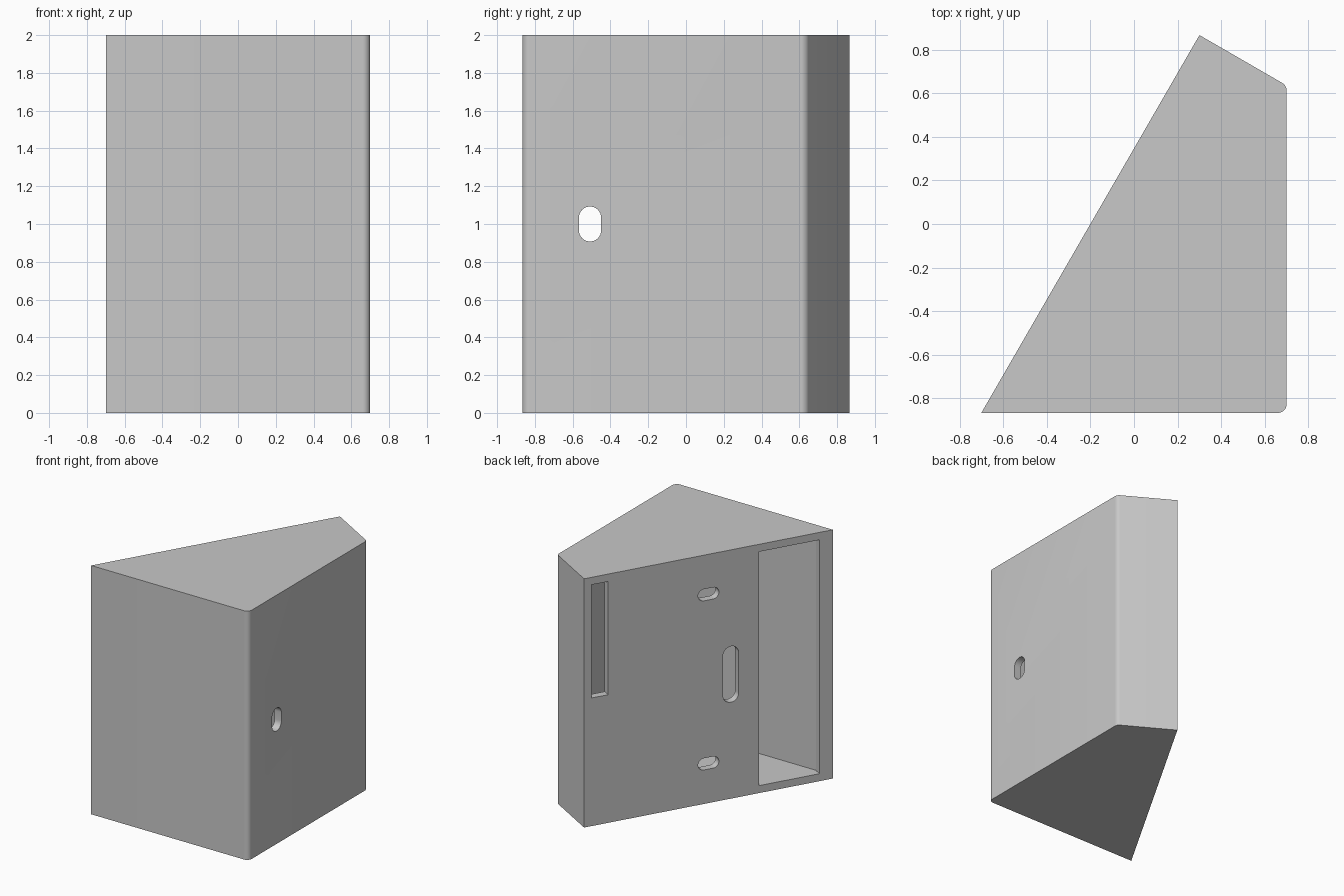
import bpy, bmesh
from math import sin, cos, pi, radians, sqrt
from mathutils import Matrix, Vector

if "Cube" in bpy.data.objects:
    bpy.data.objects.remove(bpy.data.objects["Cube"])

H = 2.0         # height
T = 0.06        # wall thickness
S = sqrt(3) / 2

# Plan corners: sharp tip, far corner of the sloped wall, side corner, front corner
TIP, FAR = Vector((-0.7, -S)), Vector((0.3, S))
SIDE, FRONT = Vector((0.7, 0.635)), Vector((0.7, -S))
PLAN = [TIP, FRONT, SIDE, FAR]

grey = bpy.data.materials.new("light grey plastic")
grey.use_nodes = True
grey.diffuse_color = (0.58, 0.58, 0.58, 1)
grey.node_tree.nodes["Principled BSDF"].inputs["Base Color"].default_value = (0.58, 0.58, 0.58, 1)


def prism(name, points, w0, w1, frame=Matrix(), rounds=()):
    """Extrude a 2D outline from w0 to w1 along the frame's third axis."""
    bm = bmesh.new()
    face = bm.faces.new([bm.verts.new((p[0], p[1], w0)) for p in points])
    top = bmesh.ops.extrude_face_region(bm, geom=[face])["geom"]
    bmesh.ops.translate(bm, vec=(0, 0, w1 - w0),
                        verts=[g for g in top if isinstance(g, bmesh.types.BMVert)])
    for corner, size in rounds:
        edges = [e for e in bm.edges
                 if all((v.co.xy - corner).length < 1e-4 for v in e.verts)]
        bmesh.ops.bevel(bm, geom=edges, offset=size, segments=8, profile=0.5, affect='EDGES')
    bmesh.ops.transform(bm, matrix=frame, verts=bm.verts)
    bmesh.ops.recalc_face_normals(bm, faces=bm.faces)
    mesh = bpy.data.meshes.new(name)
    bm.to_mesh(mesh)
    bm.free()
    mesh.materials.append(grey)
    obj = bpy.data.objects.new(name, mesh)
    bpy.context.collection.objects.link(obj)
    return obj


def inset(points, t):
    """Move every side of a counter-clockwise outline inwards by t."""
    out = []
    for i, p in enumerate(points):
        a = (p - points[i - 1]).normalized()
        b = (points[(i + 1) % len(points)] - p).normalized()
        na, nb = Vector((-a.y, a.x)), Vector((-b.y, b.x))
        out.append(p + (na + nb) * t / (1 + na.dot(nb)))
    return out


def slot(cu, cv, w, h):
    """Outline of a round-ended slot."""
    r = min(w, h) / 2
    pts = []
    for i, (sx, sy) in enumerate([(1, 1), (-1, 1), (-1, -1), (1, -1)]):
        for k in range(9):
            a = (i + k / 8) * pi / 2
            p = (round(cu + sx * (w / 2 - r) + r * cos(a), 5),
                 round(cv + sy * (h / 2 - r) + r * sin(a), 5))
            if p not in pts:
                pts.append(p)
    return pts


def rect(u0, u1, v0, v1):
    return [(u0, v0), (u1, v0), (u1, v1), (u0, v1)]


def wall_frame(origin, along):
    """Axes: along the wall, up, and across the wall."""
    u, v = Vector((along[0], along[1], 0)), Vector((0, 0, 1))
    m = Matrix((u, v, u.cross(v))).transposed().to_4x4()
    m.translation = (origin[0], origin[1], 0)
    return m


# Wedge body with two rounded upright edges
body = prism("wedge_housing", PLAN, 0, H, rounds=[(FRONT, 0.04), (SIDE, 0.023)])

# Hollow interior
cutters = [prism("cavity", inset(PLAN, T), T, H - T)]

# Openings in the sloped wall, measured from the sharp tip
slope = wall_frame(TIP, (0.5, S))
L = (FAR - TIP).length
openings = [
    rect(0.108, 0.594, T, H - T),            # large access opening
    rect(L - 0.193, L - T, 1.03, H - T),     # narrow window
    slot(L - 1.0, 1.68, 0.168, 0.094),       # upper screw slot
    slot(L - 1.0, 0.32, 0.168, 0.094),       # lower screw slot
    slot(L - 1.18, 1.0, 0.125, 0.45),        # centre slot
]
cutters += [prism("opening", o, -0.1, T + 0.002, slope) for o in openings]

# Slot in the side wall
cutters.append(prism("side_slot", slot(-0.508, 1.0, 0.118, 0.185),
                     -T - 0.002, 0.1, wall_frame((0.7, 0), (0, 1))))

# Cut everything out of the body
bpy.ops.object.select_all(action='DESELECT')
bpy.context.view_layer.objects.active = body
body.select_set(True)
for c in cutters:
    c.hide_render = True
    mod = body.modifiers.new("cut", 'BOOLEAN')
    mod.operation, mod.solver, mod.object = 'DIFFERENCE', 'EXACT', c
    bpy.ops.object.modifier_apply(modifier=mod.name)
    bpy.data.objects.remove(c)

bpy.ops.object.shade_smooth_by_angle(angle=radians(25))
